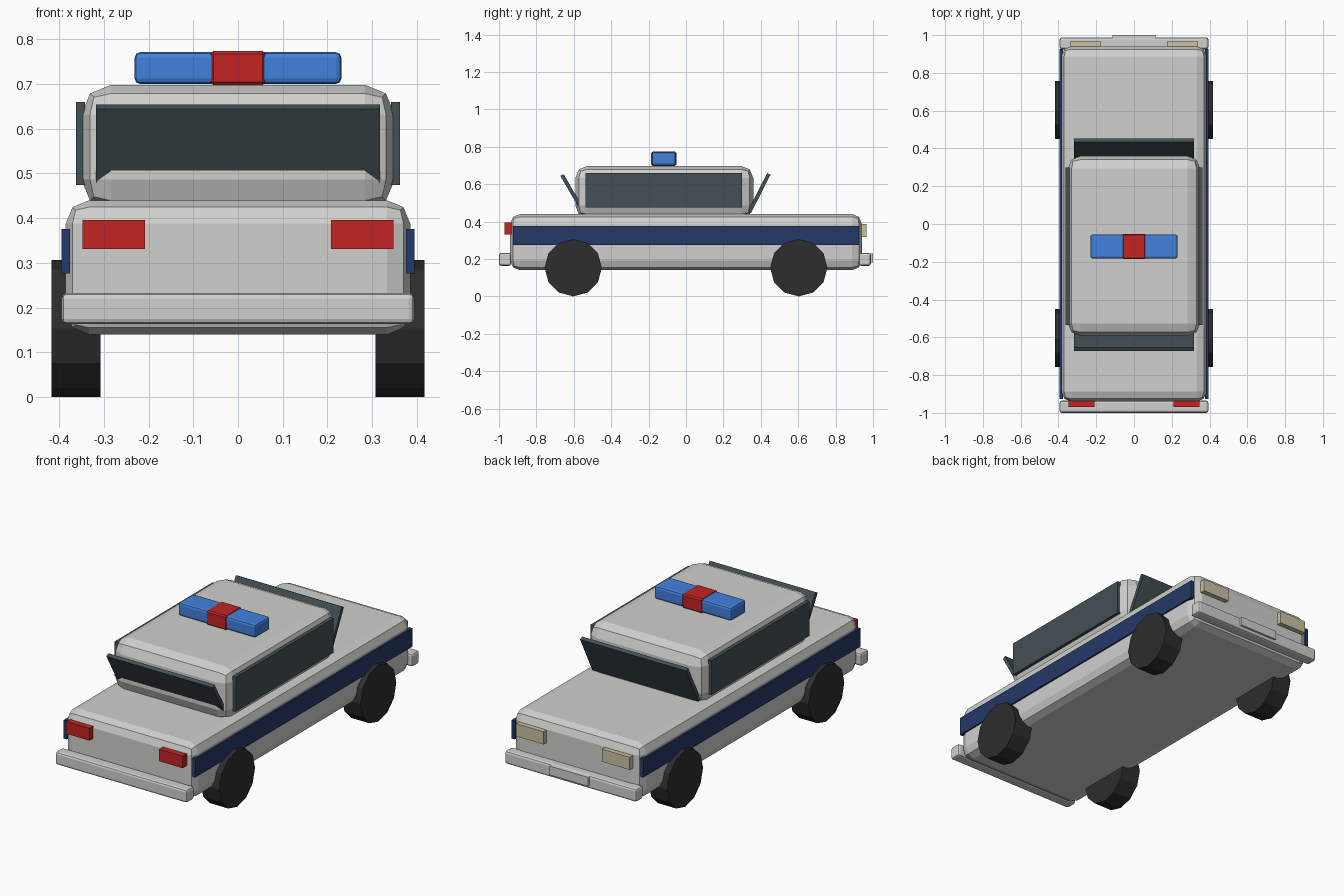
import bpy
import bmesh
import math
from mathutils import Matrix, Vector

default = bpy.data.objects.get("Cube")
if default:
    bpy.data.objects.remove(default, do_unlink=True)


def material(name, rgb):
    m = bpy.data.materials.new(name)
    m.use_nodes = True
    m.diffuse_color = (*rgb, 1)
    m.node_tree.nodes["Principled BSDF"].inputs["Base Color"].default_value = (*rgb, 1)
    return m


white = material("white paint", (0.63, 0.63, 0.615))
navy = material("navy stripe", (0.018, 0.04, 0.135))
glass = material("dark glass", (0.058, 0.082, 0.092))
rubber = material("black rubber", (0.026, 0.026, 0.026))
red = material("red lens", (0.54, 0.018, 0.018))
blue = material("blue lens", (0.055, 0.22, 0.73))
cream = material("cream lens", (0.6, 0.54, 0.36))


def finish(name, bm, mat):
    mesh = bpy.data.meshes.new(name)
    bm.to_mesh(mesh)
    bm.free()
    mesh.materials.append(mat)
    obj = bpy.data.objects.new(name, mesh)
    bpy.context.collection.objects.link(obj)
    return obj


def box(name, lo, hi, mat, bevel=0, segments=2):
    """Box between two corners, with optional rounded edges."""
    lo, hi = Vector(lo), Vector(hi)
    bm = bmesh.new()
    bmesh.ops.create_cube(bm, size=1)
    bmesh.ops.scale(bm, vec=hi - lo, verts=bm.verts)
    bmesh.ops.translate(bm, vec=(lo + hi) / 2, verts=bm.verts)
    if bevel:
        bmesh.ops.bevel(bm, geom=bm.edges[:], offset=bevel, segments=segments,
                        profile=0.5, affect='EDGES')
    return finish(name, bm, mat)


def tilted_pane(name, top, lean):
    """Glass plate leaning outward, its foot sunk into the cabin."""
    bm = bmesh.new()
    bmesh.ops.create_cube(bm, size=1)
    bmesh.ops.scale(bm, vec=(0.634, 0.02, 0.23), verts=bm.verts)
    bmesh.ops.translate(bm, vec=(0, 0, -0.115), verts=bm.verts)
    bm.transform(Matrix.Translation((0, *top)) @ Matrix.Rotation(math.radians(lean), 4, 'X'))
    return finish(name, bm, glass)


# Shell
box("body", (-0.385, -0.94, 0.14), (0.385, 0.94, 0.44), white, 0.052)
box("cabin", (-0.35, -0.592, 0.42), (0.35, 0.36, 0.698), white, 0.066)

# Bumpers and number plate
box("front_bumper", (-0.394, -1, 0.163), (0.394, -0.935, 0.233), white, 0.012)
box("rear_bumper", (-0.394, 0.925, 0.163), (0.394, 0.988, 0.233), white, 0.012)
box("number_plate", (-0.115, 0.98, 0.182), (0.115, 1, 0.23), white)

# Windscreens
tilted_pane("front_windscreen", (-0.663, 0.649), 30)
tilted_pane("rear_windscreen", (0.443, 0.655), -27)

# Parts repeated on both sides
for side, s in (("left", 1), ("right", -1)):
    def side_box(name, x1, x2, y1, y2, z1, z2, mat):
        a, b = sorted((s * x1, s * x2))
        box(side + "_" + name, (a, y1, z1), (b, y2, z2), mat)

    side_box("stripe", 0.375, 0.394, -0.926, 0.926, 0.276, 0.376, navy)
    side_box("window", 0.342, 0.362, -0.536, 0.3, 0.474, 0.66, glass)
    side_box("front_light", 0.208, 0.348, -0.97, -0.93, 0.331, 0.396, red)
    side_box("rear_light", 0.175, 0.34, 0.93, 0.966, 0.318, 0.386, cream)

    for end, y in (("front", -0.603), ("rear", 0.603)):
        bm = bmesh.new()
        bmesh.ops.create_cone(bm, cap_ends=True, segments=12, radius1=0.153,
                              radius2=0.153, depth=0.11)
        # Turned so a corner of the tyre touches the ground
        bm.transform(Matrix.Translation((s * 0.362, y, 0.153)) @ Matrix.Rotation(math.pi / 2, 4, 'Y'))
        finish(f"{side}_{end}_wheel", bm, rubber)

# Roof light bar
box("light_bar", (-0.231, -0.183, 0.7), (0.231, -0.055, 0.771), blue, 0.012)
box("light_bar_centre", (-0.062, -0.186, 0.697), (0.062, -0.052, 0.774), red, 0.007, 1)
